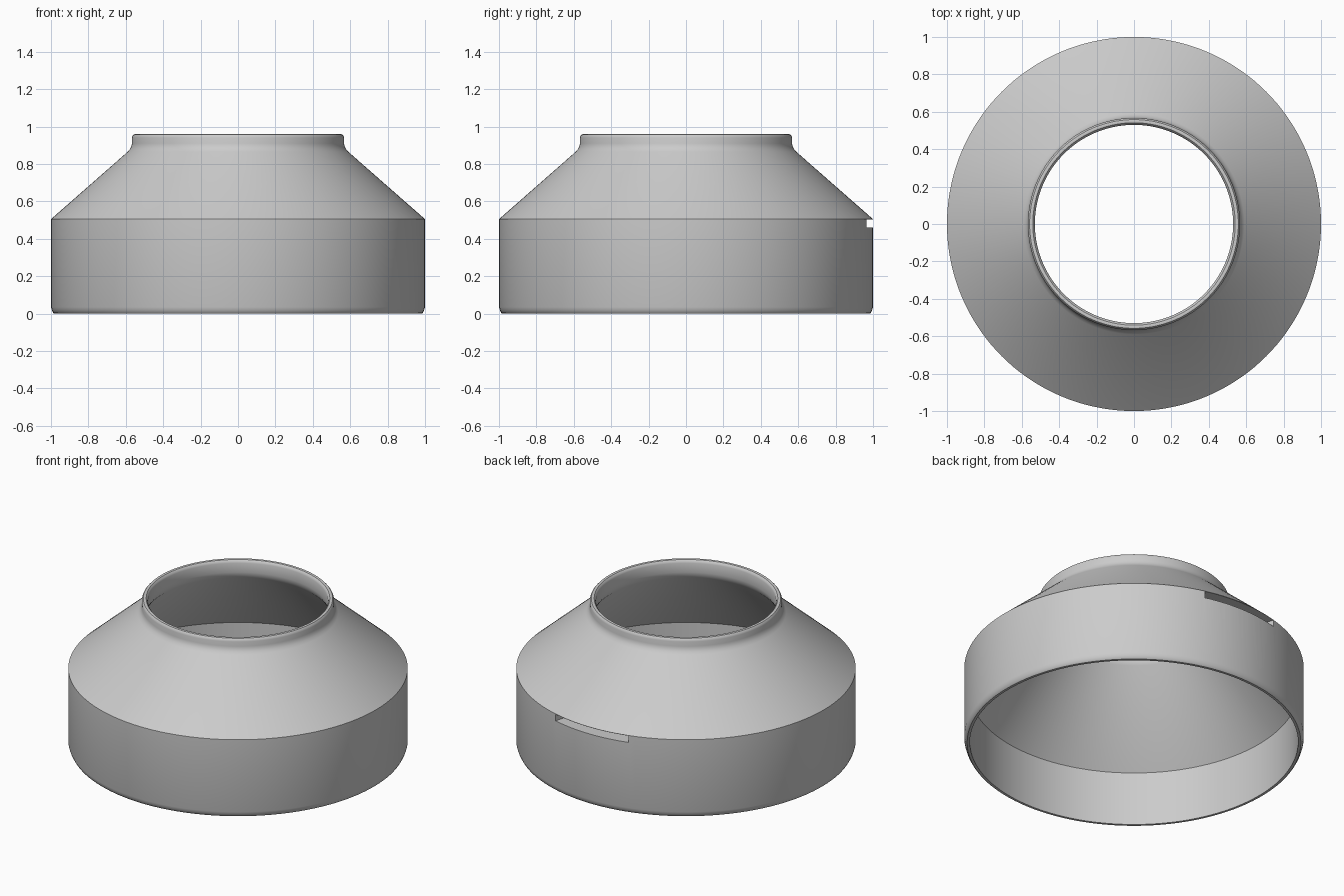
import bpy, bmesh
from math import radians
from mathutils import Matrix

cube = bpy.data.objects.get("Cube")
if cube:
    bpy.data.objects.remove(cube)

grey = bpy.data.materials.new("plain grey")
grey.use_nodes = True
colour = (0.6, 0.6, 0.6, 1)
grey.diffuse_color = colour
grey.node_tree.nodes["Principled BSDF"].inputs["Base Color"].default_value = colour


def lathe(name, profile, start, sweep, steps):
    """Turn a closed (radius, height) profile about z, capping partial sweeps."""
    bm = bmesh.new()
    verts = [bm.verts.new((r, 0, z)) for r, z in profile]
    edges = [bm.edges.new((v, verts[i - 1])) for i, v in enumerate(verts)]
    bmesh.ops.spin(bm, geom=verts + edges, cent=(0, 0, 0), axis=(0, 0, 1),
                   angle=radians(sweep), steps=steps)
    bmesh.ops.remove_doubles(bm, verts=bm.verts, dist=0.0001)
    if sweep < 360:
        bmesh.ops.holes_fill(bm, edges=bm.edges, sides=len(profile))
    bmesh.ops.recalc_face_normals(bm, faces=bm.faces)
    bmesh.ops.transform(bm, matrix=Matrix.Rotation(radians(start), 4, 'Z'), verts=bm.verts)
    mesh = bpy.data.meshes.new(name)
    bm.to_mesh(mesh)
    bm.free()
    obj = bpy.data.objects.new(name, mesh)
    bpy.context.collection.objects.link(obj)
    return obj


# Hollow body: rounded foot, straight skirt, cone and beaded neck
outside = [(0.983, 0), (0.988, 0.004), (0.995, 0.018), (1, 0.035), (1, 0.505),
           (0.59, 0.865), (0.577, 0.88), (0.57, 0.895), (0.567, 0.91),
           (0.567, 0.94), (0.564, 0.951), (0.558, 0.958), (0.55, 0.96)]
inside = [(0.541, 0.958), (0.534, 0.951), (0.53, 0.94), (0.53, 0.88),
          (0.534, 0.86), (0.545, 0.838), (0.967, 0.35), (0.967, 0)]
body = lathe("reducer_body", outside + inside, 0, 360, 144)
body.data.materials.append(grey)

# Blind slot at the back, under the edge of the cone
cutter = lathe("slot_cutter", [(0.9, 0.46), (1.1, 0.46), (1.1, 0.503), (0.9, 0.503)],
               74.8, 30.4, 16)
cutter.hide_render = True
cut = body.modifiers.new("slot", 'BOOLEAN')
cut.operation = 'DIFFERENCE'
cut.solver = 'EXACT'
cut.object = cutter

bpy.ops.object.select_all(action='DESELECT')
body.select_set(True)
bpy.context.view_layer.objects.active = body
bpy.ops.object.modifier_apply(modifier=cut.name)
bpy.data.objects.remove(cutter)
bpy.ops.object.shade_smooth_by_angle(angle=radians(32))
